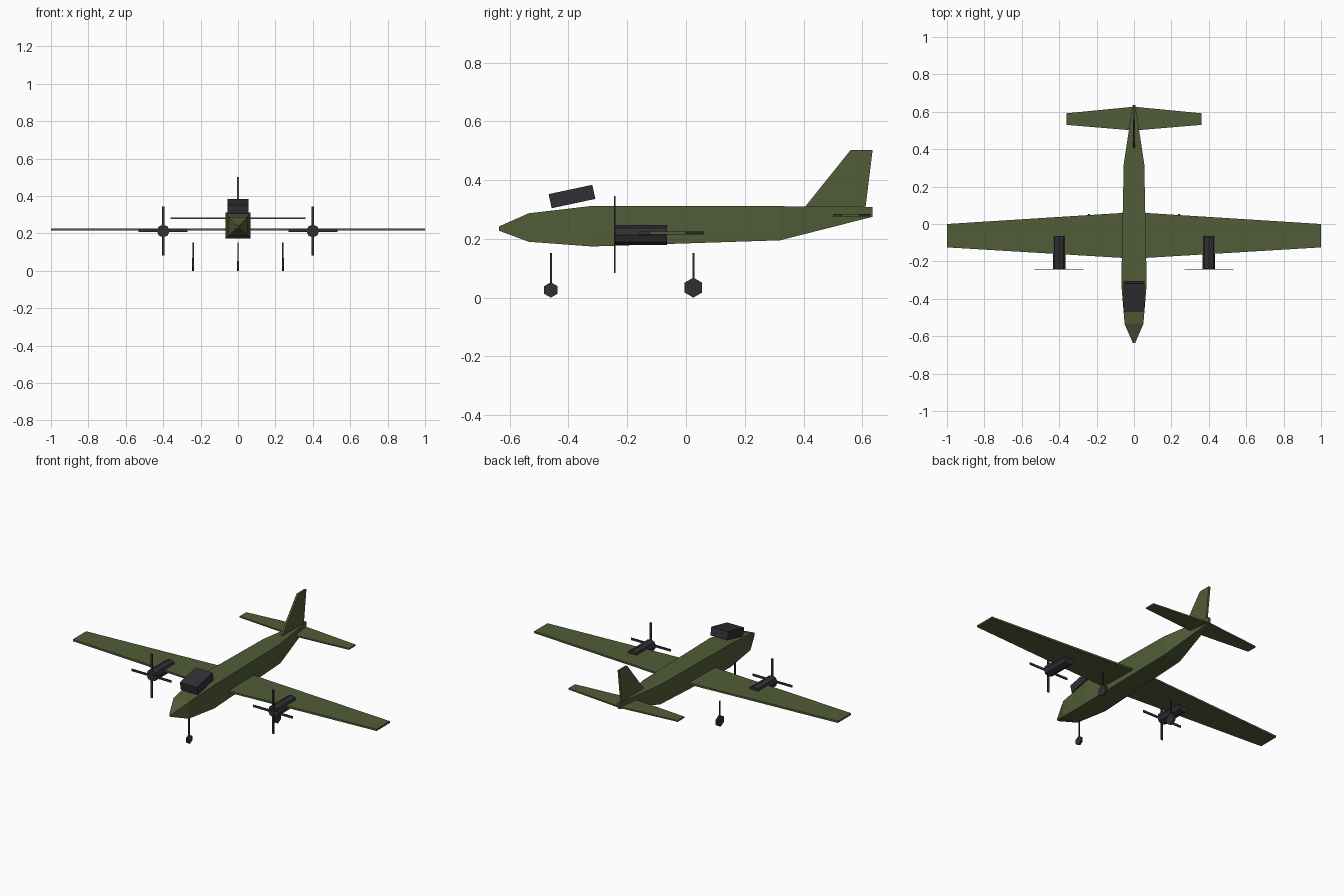
import bpy
import bmesh
from math import pi, radians
from mathutils import Matrix, Vector

cube = bpy.data.objects.get("Cube")
if cube:
    bpy.data.objects.remove(cube, do_unlink=True)


def material(name, rgb):
    m = bpy.data.materials.new(name)
    m.use_nodes = True
    m.diffuse_color = (*rgb, 1)
    bsdf = next(n for n in m.node_tree.nodes if n.type == "BSDF_PRINCIPLED")
    bsdf.inputs["Base Color"].default_value = (*rgb, 1)
    return m


OLIVE = material("olive green", (0.085, 0.107, 0.04))
DARK = material("dark grey", (0.03, 0.03, 0.036))


def finish(name, bm, mat):
    bmesh.ops.recalc_face_normals(bm, faces=bm.faces)
    mesh = bpy.data.meshes.new(name)
    bm.to_mesh(mesh)
    bm.free()
    mesh.materials.append(mat)
    ob = bpy.data.objects.new(name, mesh)
    bpy.context.collection.objects.link(ob)
    return ob


def loft(name, rings, mat):
    """Skin a list of equal-sized point rings and cap both ends."""
    bm = bmesh.new()
    loops = [[bm.verts.new(p) for p in ring] for ring in rings]
    for a, b in zip(loops, loops[1:]):
        for i in range(len(a)):
            j = (i + 1) % len(a)
            bm.faces.new((a[i], a[j], b[j], b[i]))
    bm.faces.new(loops[0])
    bm.faces.new(loops[-1])
    return finish(name, bm, mat)


def box(name, center, size, mat, tilt=0):
    bm = bmesh.new()
    bmesh.ops.create_cube(bm, size=1)
    m = Matrix.Translation(center) @ Matrix.Rotation(tilt, 4, "X") @ Matrix.Diagonal((*size, 1))
    bm.transform(m)
    return finish(name, bm, mat)


def prism(name, center, radius, length, sides, axis, mat):
    """Many-sided cylinder along X or Y with a corner pointing up."""
    bm = bmesh.new()
    bmesh.ops.create_cone(bm, cap_ends=True, segments=sides, radius1=radius,
                          radius2=radius, depth=length)
    if axis == "Y":
        turn = Matrix.Rotation(pi / 2, 4, "X")
    else:
        turn = Matrix.Rotation(pi / 2, 4, "Y")
    bm.transform(turn)
    # Bring a corner to the top
    top = max(v.co.z for v in bm.verts)
    if top < radius * 0.99:
        bm.transform(Matrix.Rotation(pi / sides, 4, axis))
    bm.transform(Matrix.Translation(center))
    return finish(name, bm, mat)


def surface(name, span, root, tip, z, thick):
    """Flat tapered wing spanning both sides; root and tip are (front, back) in y."""
    def ring(x, chord):
        front, back = chord
        return [(x, front, z - thick / 2), (x, back, z - thick / 2),
                (x, back, z + thick / 2), (x, front, z + thick / 2)]
    return loft(name, [ring(-span, tip), ring(0, root), ring(span, tip)], OLIVE)


# Fuselage: y, half width, bottom, top
stations = [(-0.637, 0.006, 0.228, 0.242), (-0.535, 0.05, 0.19, 0.287),
            (-0.32, 0.068, 0.174, 0.312), (0.32, 0.055, 0.195, 0.311),
            (0.635, 0.007, 0.275, 0.309)]
loft("fuselage", [[(-w, y, lo), (w, y, lo), (w, y, hi), (-w, y, hi)]
                  for y, w, lo, hi in stations], OLIVE)

# Wing, tailplane and fin
surface("wing", 1.0, (-0.185, 0.063), (-0.125, 0.0), 0.22, 0.011)
surface("tailplane", 0.36, (0.5, 0.627), (0.53, 0.592), 0.28, 0.008)
fin = [(0.405, 0.309), (0.56, 0.502), (0.635, 0.502), (0.61, 0.3)]
loft("tail_fin", [[(x, y, z) for y, z in fin] for x in (-0.006, 0.006)], OLIVE)

# Raised cockpit block
box("cockpit", (0, -0.388, 0.344), (0.112, 0.152, 0.049), DARK, radians(12))

# Engines and propellers
for side, sx in (("left", 1), ("right", -1)):
    x = 0.4 * sx
    prism(side + "_engine", (x, -0.153, 0.213), 0.034, 0.176, 8, "Y", DARK)
    box(side + "_propeller_upright", (x, -0.242, 0.214), (0.013, 0.005, 0.262), DARK)
    box(side + "_propeller_level", (x, -0.242, 0.214), (0.262, 0.005, 0.013), DARK)

# Landing gear: name, x, y, wheel radius
for name, x, y, r in (("nose", 0, -0.46, 0.026), ("left", 0.24, 0.025, 0.034),
                      ("right", -0.24, 0.025, 0.034)):
    prism(name + "_wheel", (x, y, r), r, 0.012, 6, "X", DARK)
    box(name + "_strut", (x, y, (r + 0.152) / 2), (0.007, 0.007, 0.152 - r), DARK)
